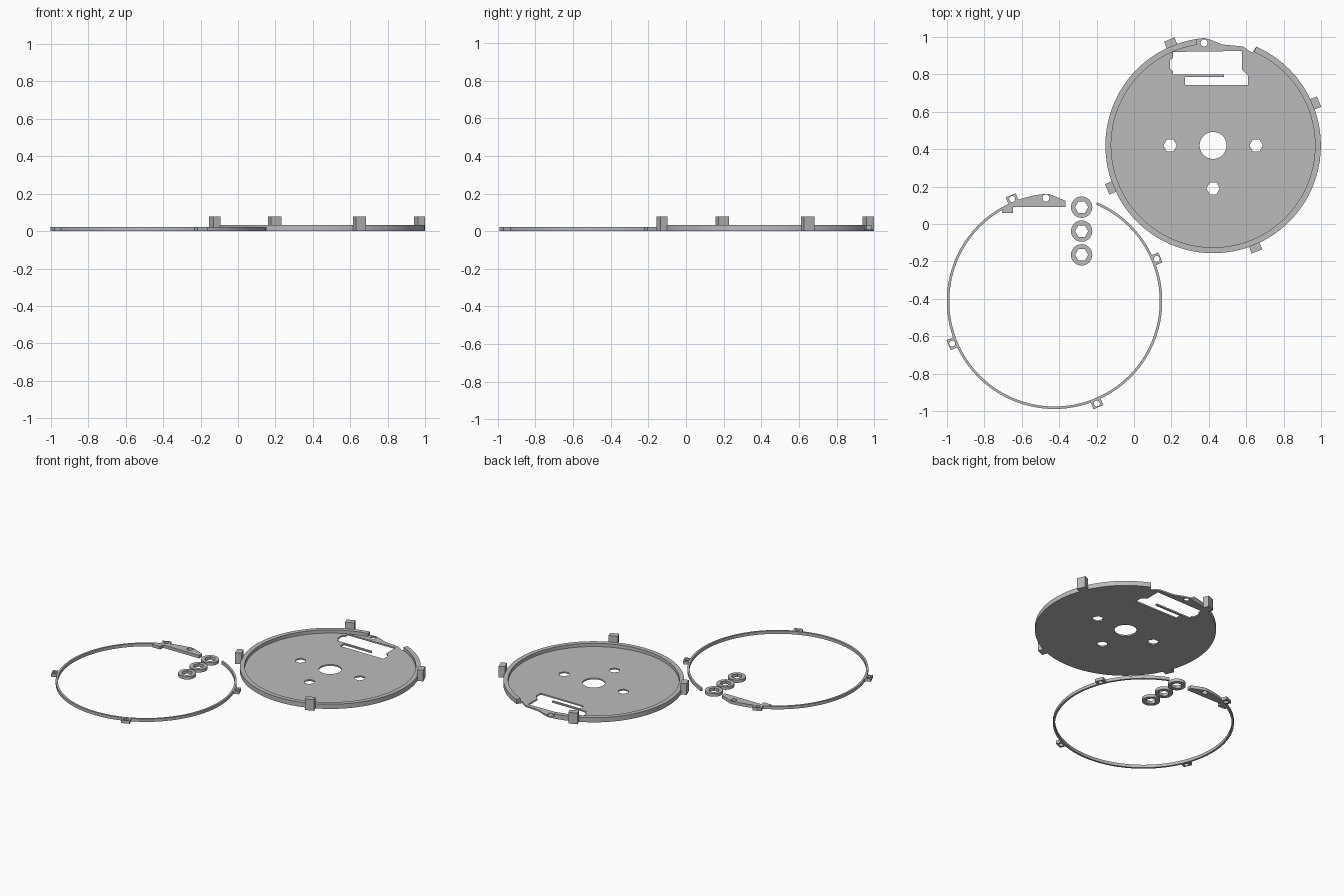
import bpy, bmesh, math
from mathutils import Matrix, Vector

if "Cube" in bpy.data.objects:
    bpy.data.objects.remove(bpy.data.objects["Cube"])

grey = bpy.data.materials.new("plain grey")
grey.diffuse_color = (0.5, 0.5, 0.5, 1)
grey.use_nodes = True
grey.node_tree.nodes["Principled BSDF"].inputs["Base Color"].default_value = grey.diffuse_color


def arc(r, a0, a1, n=120, c=(0, 0)):
    """Points along an arc, angles in degrees."""
    return [(c[0] + r * math.cos(math.radians(a0 + (a1 - a0) * i / n)),
             c[1] + r * math.sin(math.radians(a0 + (a1 - a0) * i / n))) for i in range(n + 1)]


def circle(r, n, c=(0, 0)):
    return arc(r, 0, 360, n, c)[:-1]


def plate(name, loops, z0, z1, centre, turn=0):
    """Flat plate from an outline followed by hole outlines."""
    curve = bpy.data.curves.new(name, 'CURVE')
    curve.dimensions = '2D'
    curve.fill_mode = 'BOTH'
    curve.extrude = (z1 - z0) / 2
    for loop in loops:
        s = curve.splines.new('POLY')
        s.points.add(len(loop) - 1)
        for p, (x, y) in zip(s.points, loop):
            p.co = (x, y, 0, 1)
        s.use_cyclic_u = True
    ob = bpy.data.objects.new(name, curve)
    bpy.context.collection.objects.link(ob)
    bpy.ops.object.select_all(action='DESELECT')
    ob.select_set(True)
    bpy.context.view_layer.objects.active = ob
    bpy.ops.object.convert(target='MESH')
    ob = bpy.context.object
    # weld the caps to the walls and place the part
    bm = bmesh.new()
    bm.from_mesh(ob.data)
    bmesh.ops.remove_doubles(bm, verts=bm.verts, dist=1e-5)
    bmesh.ops.recalc_face_normals(bm, faces=bm.faces)
    bm.transform(Matrix.Translation(Vector((centre[0], centre[1], (z0 + z1) / 2)))
                 @ Matrix.Rotation(math.radians(turn), 4, 'Z'))
    bm.to_mesh(ob.data)
    bm.free()
    ob.data.materials.clear()
    ob.data.materials.append(grey)
    bpy.ops.object.shade_smooth_by_angle(angle=math.radians(30))
    return ob


def block(r0, r1, w):
    return [(r0, -w / 2), (r1, -w / 2), (r1, w / 2), (r0, w / 2)]


DISC = (0.423, 0.42)
RING = (-0.425, -0.413)
R = 0.576
FLOOR, RIM, TAB, THIN = 0.01, 0.033, 0.078, 0.021

# base disc floor: notched edge, slotted window, axle hole, hex and screw holes
edge = arc(R, 94.5, 426.4, 160) + [(0.209, 0.495), (0.16, 0.529), (0.048, 0.54), (-0.011, 0.564)]
window = [(-0.214, 0.5), (0.155, 0.505), (0.155, 0.404), (0.187, 0.372), (0.187, 0.323),
          (-0.15, 0.323), (-0.15, 0.366), (0.059, 0.366), (0.059, 0.38), (-0.214, 0.38),
          (-0.214, 0.398), (-0.23, 0.409), (-0.23, 0.457), (-0.214, 0.468)]
hexes = [circle(0.036, 6, c) for c in ((-0.23, 0), (0.23, 0), (0, -0.23))]
plate("disc_floor", [edge, window, circle(0.072, 48), circle(0.019, 20, (-0.048, 0.548))] + hexes,
      0, FLOOR, DISC)

# raised rim, open beside the window
plate("disc_rim", [arc(R, 99, 426.4, 160) + arc(0.545, 426.4, 99, 160)], FLOOR, RIM, DISC)

# thin retaining ring with its wedge-shaped end
plate("thin_ring", [arc(R, 117, 426.7, 160) + arc(0.5625, 426.7, 117, 160)], 0, THIN, RING)
wedge = [(-0.281, 0.473), (-0.222, 0.473), (-0.222, 0.505), (0.059, 0.505), (0.059, 0.537),
         (-0.024, 0.572)] + arc(R, 94, 118, 16)
plate("ring_wedge", [wedge, circle(0.019, 20, (-0.046, 0.552))], 0, THIN, RING)

# four tall tabs on the disc and four drilled lugs on the ring
for k in range(4):
    turn = 22.5 + 90 * k
    plate("disc_tab", [block(0.572, 0.613, 0.06)], 0, TAB, DISC, turn)
    plate("ring_lug", [block(0.572, 0.613, 0.058), circle(0.016, 16, (0.592, 0))], 0, THIN, RING, turn)

# loose spacers with hexagonal holes
for y in (0.09, -0.038, -0.165):
    plate("hex_spacer", [circle(0.057, 40), circle(0.035, 6)], 0, THIN, (-0.28, y))
